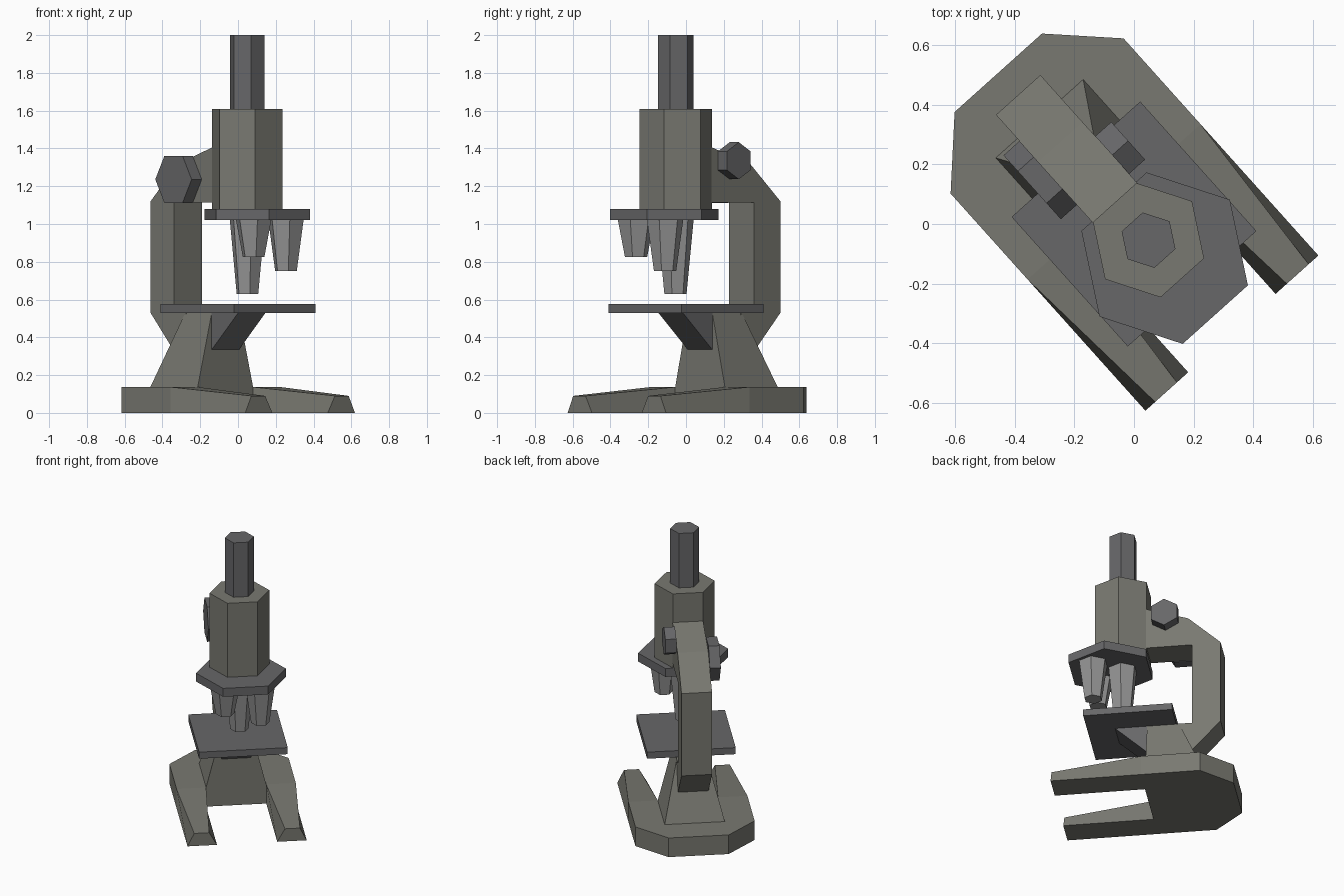
import bpy, bmesh, math

if "Cube" in bpy.data.objects:
    bpy.data.objects.remove(bpy.data.objects["Cube"])

TURN = math.radians(-48.1)   # local +x is the direction the instrument faces


def material(name, rgb):
    m = bpy.data.materials.new(name)
    m.diffuse_color = (*rgb, 1)
    m.use_nodes = True
    m.node_tree.nodes["Principled BSDF"].inputs["Base Color"].default_value = m.diffuse_color
    return m


BODY = material("warm_grey", (0.19, 0.19, 0.165))
DARK = material("dark_grey", (0.135, 0.135, 0.14))
LENS = material("light_grey", (0.3, 0.3, 0.3))


def make(name, verts, faces, mat):
    me = bpy.data.meshes.new(name)
    me.from_pydata(verts, [], faces)
    me.materials.append(mat)
    bm = bmesh.new()
    bm.from_mesh(me)
    bmesh.ops.recalc_face_normals(bm, faces=bm.faces)
    bm.to_mesh(me)
    bm.free()
    ob = bpy.data.objects.new(name, me)
    ob.rotation_euler.z = TURN
    bpy.context.collection.objects.link(ob)
    return ob


def loft(name, a, b, mat):
    """Solid between two matching rings of 3D points."""
    n = len(a)
    faces = [tuple(range(n)), tuple(range(n, 2 * n))]
    faces += [(i, (i + 1) % n, n + (i + 1) % n, n + i) for i in range(n)]
    return make(name, a + b, faces, mat)


def ring(r, start):
    return [(r * math.cos(math.radians(start + 60 * k)),
             r * math.sin(math.radians(start + 60 * k))) for k in range(6)]


def hex_column(name, x, y, z0, z1, r0, r1, mat):
    return loft(name, [(x + p, y + q, z0) for p, q in ring(r0, 90)],
                [(x + p, y + q, z1) for p, q in ring(r1, 90)], mat)


def side_profile(name, pts, half, mat):
    return loft(name, [(x, -half, z) for x, z in pts],
                [(x, half, z) for x, z in pts], mat)


def rect(x0, x1, half, z):
    return [(x0, -half, z), (x1, -half, z), (x1, half, z), (x0, half, z)]


def knob(name, x, z, r, start, y0, y1):
    return loft(name, [(x + p, y0, z + q) for p, q in ring(r, start)],
                [(x + p, y1, z + q) for p, q in ring(r, start)], DARK)


# Horseshoe base: (x, half width at bottom, half width at top, top height)
half = [(-0.682, 0.197, 0.197, 0.137), (-0.487, 0.39, 0.39, 0.137),
        (-0.1, 0.39, 0.39, 0.137), (0.492, 0.39, 0.346, 0.09),
        (0.492, 0.197, 0.248, 0.09), (-0.1, 0.197, 0.197, 0.137)]
loop = [(p, 1) for p in half] + [(p, -1) for p in reversed(half)]
bottom = [(p[0], s * p[1], 0) for p, s in loop]
top = [(p[0], s * p[2], p[3]) for p, s in loop]
caps = [(0, 1, 2, 5, 6, 9, 10, 11), (2, 3, 4, 5), (6, 7, 8, 9)]
faces = caps + [tuple(i + 12 for i in c) for c in caps]
faces += [(i, (i + 1) % 12, 12 + (i + 1) % 12, 12 + i) for i in range(12)]
make("horseshoe_base", bottom + top, faces, BODY)

# Tapered pillar and curved arm
loft("pillar", rect(-0.475, -0.1, 0.197, 0.137), rect(-0.31, -0.1, 0.097, 0.53), BODY)
side_profile("arm", [(-0.582, 0.53), (-0.582, 1.12), (-0.37, 1.315), (-0.05, 1.42),
                     (-0.05, 1.115), (-0.395, 1.115), (-0.395, 0.53),
                     (-0.3, 0.53), (-0.3, 0.31), (-0.38, 0.31)], 0.1, BODY)

# Stage and its wedge bracket
loft("stage", rect(-0.292, 0.292, 0.29, 0.53), rect(-0.292, 0.292, 0.29, 0.577), DARK)
side_profile("stage_bracket", [(-0.1, 0.335), (0.11, 0.53), (-0.1, 0.53)], 0.097, DARK)

# Tube, eyepiece and lens turret
hex_column("tube", 0.073, 0, 1.08, 1.61, 0.196, 0.196, BODY)
hex_column("eyepiece", 0.073, 0, 1.61, 2.0, 0.095, 0.095, DARK)
hex_column("turret", 0.154, 0, 1.02, 1.08, 0.294, 0.294, DARK)

# Three objectives of different lengths
for name, x, y, z in (("long_objective", 0.075, 0, 0.63),
                      ("medium_objective", 0.252, 0.115, 0.75),
                      ("short_objective", 0.252, -0.115, 0.825)):
    hex_column(name, x, y, z, 1.02, 0.06, 0.098, LENS)

# Focus knobs
knob("coarse_knob", -0.32, 1.236, 0.144, 0, -0.172, -0.1)
knob("fine_knob", -0.221, 1.335, 0.098, 30, 0.1, 0.172)
